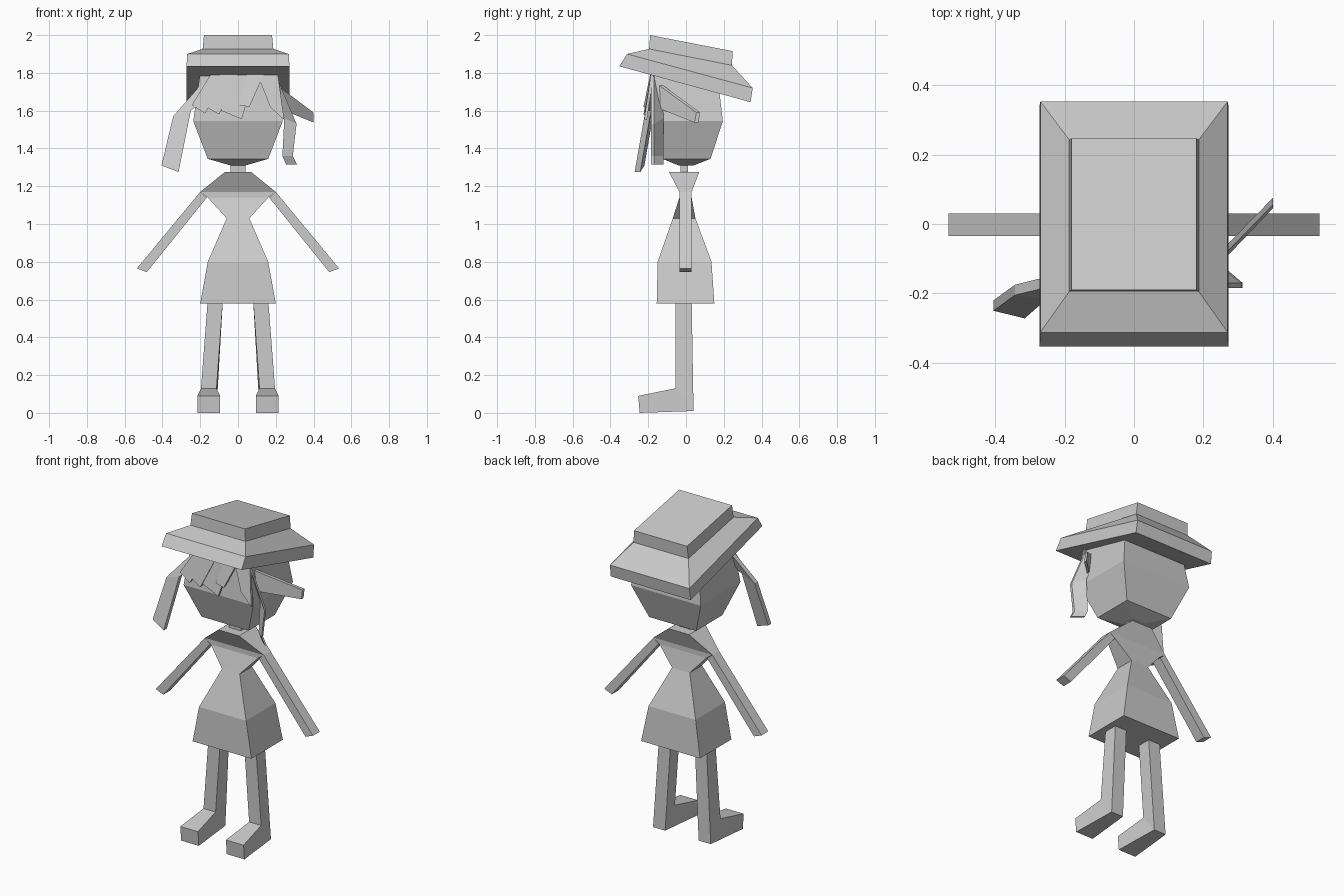
import bpy
import bmesh

cube = bpy.data.objects.get("Cube")
if cube:
    bpy.data.objects.remove(cube, do_unlink=True)

grey = bpy.data.materials.new("plain_grey")
grey.use_nodes = True
grey.diffuse_color = (0.6, 0.6, 0.6, 1)
bsdf = next(n for n in grey.node_tree.nodes if n.type == 'BSDF_PRINCIPLED')
bsdf.inputs["Base Color"].default_value = grey.diffuse_color
bsdf.inputs["Roughness"].default_value = 0.8


def loft(name, rings):
    """Closed flat-faced solid through rings of four points."""
    bm = bmesh.new()
    loops = [[bm.verts.new(p) for p in ring] for ring in rings]
    for a, b in zip(loops, loops[1:]):
        for i in range(4):
            j = (i + 1) % 4
            bm.faces.new((a[i], a[j], b[j], b[i]))
    bm.faces.new(loops[0])
    bm.faces.new(loops[-1])
    bmesh.ops.recalc_face_normals(bm, faces=bm.faces)
    mesh = bpy.data.meshes.new(name)
    bm.to_mesh(mesh)
    bm.free()
    mesh.materials.append(grey)
    obj = bpy.data.objects.new(name, mesh)
    bpy.context.collection.objects.link(obj)
    return obj


def ring(hx, yf, zf, yb, zb, cx=0):
    """Rectangle of half width hx between a front edge and a back edge."""
    return [(cx - hx, yf, zf), (cx + hx, yf, zf), (cx + hx, yb, zb), (cx - hx, yb, zb)]


def level(hx, yf, yb, z):
    return ring(hx, yf, z, yb, z)


def strand(name, pairs, thick=0.015):
    """Thin lock of hair: edge pairs thickened backwards."""
    loft(name, [[a, b, (b[0], b[1] + thick, b[2]), (a[0], a[1] + thick, a[2])]
                for a, b in pairs])


# Dress and shoulders
loft("dress", [
    level(0.2, -0.155, 0.15, 0.58),
    level(0.16, -0.15, 0.135, 0.8),
    level(0.06, -0.07, 0.05, 1.03),
    level(0.16, -0.035, 0.03, 1.14),
    level(0.2, -0.035, 0.03, 1.17),
    level(0.07, -0.09, 0.07, 1.275),
])

# Neck and head
loft("neck", [level(0.04, -0.03, 0.01, 1.26), level(0.04, -0.03, 0.01, 1.36)])
loft("head", [
    level(0.04, -0.04, 0.04, 1.31),
    level(0.16, -0.125, 0.13, 1.345),
    level(0.237, -0.19, 0.195, 1.545),
    level(0.2, -0.165, 0.165, 1.8),
])

# Tilted hat: brim rim, slope and crown
loft("hat", [
    ring(0.272, -0.353, 1.835, 0.342, 1.645),
    ring(0.27, -0.312, 1.9, 0.353, 1.72),
    ring(0.187, -0.195, 1.927, 0.243, 1.84),
    ring(0.18, -0.19, 2.0, 0.247, 1.915),
])

# Mirrored arms and legs with feet
for side, s in (("right", -1), ("left", 1)):
    loft(side + "_arm", [
        [(s * xo, -0.035, zo), (s * xi, -0.035, zi), (s * xi, 0.03, zi), (s * xo, 0.03, zo)]
        for xo, zo, xi, zi in ((0.2, 1.17, 0.165, 1.14), (0.535, 0.765, 0.483, 0.745))])
    loft(side + "_leg", [
        ring(0.04, -0.055, 0.6, 0.03, 0.6, s * 0.12),
        ring(0.041, -0.055, 0.13, 0.04, 0.01, s * 0.155),
        ring(0.06, -0.253, 0.09, -0.245, 0, s * 0.155),
    ])

# Fringe: top left, top right, then lower left and lower right (x, z)
fringe = [
    (-0.14, -0.05, -0.245, 1.63, -0.175, 1.585),
    (-0.09, 0.0, -0.17, 1.62, -0.1, 1.58),
    (-0.02, 0.09, -0.09, 1.6, 0.02, 1.555),
    (0.05, 0.14, 0.0, 1.63, 0.06, 1.62),
    (0.1, 0.21, 0.17, 1.62, 0.245, 1.55),
]
for i, (ta, tb, xa, za, xb, zb) in enumerate(fringe):
    y = -0.003 * (i % 2)
    strand("fringe_lock_%d" % (i + 1), [
        ((ta, y - 0.185, 1.8), (tb, y - 0.185, 1.8)),
        ((xa, y - 0.215, za), (xb, y - 0.222, zb)),
    ])

# Long locks beside the face
strand("right_long_lock", [
    ((-0.16, -0.16, 1.78), (-0.1, -0.18, 1.72)),
    ((-0.343, -0.205, 1.57), (-0.25, -0.215, 1.6)),
    ((-0.405, -0.25, 1.31), (-0.315, -0.272, 1.275)),
], 0.03)
strand("left_long_lock", [
    ((0.2, -0.185, 1.79), (0.13, -0.135, 1.79)),
    ((0.31, -0.185, 1.53), (0.245, -0.135, 1.56)),
    ((0.29, -0.185, 1.36), (0.235, -0.135, 1.36)),
    ((0.313, -0.185, 1.315), (0.255, -0.135, 1.315)),
])

# Lock swept out to the side
strand("left_side_lock", [
    ((0.2, -0.15, 1.74), (0.2, -0.165, 1.62)),
    ((0.4, 0.055, 1.59), (0.4, 0.045, 1.537)),
], 0.02)
